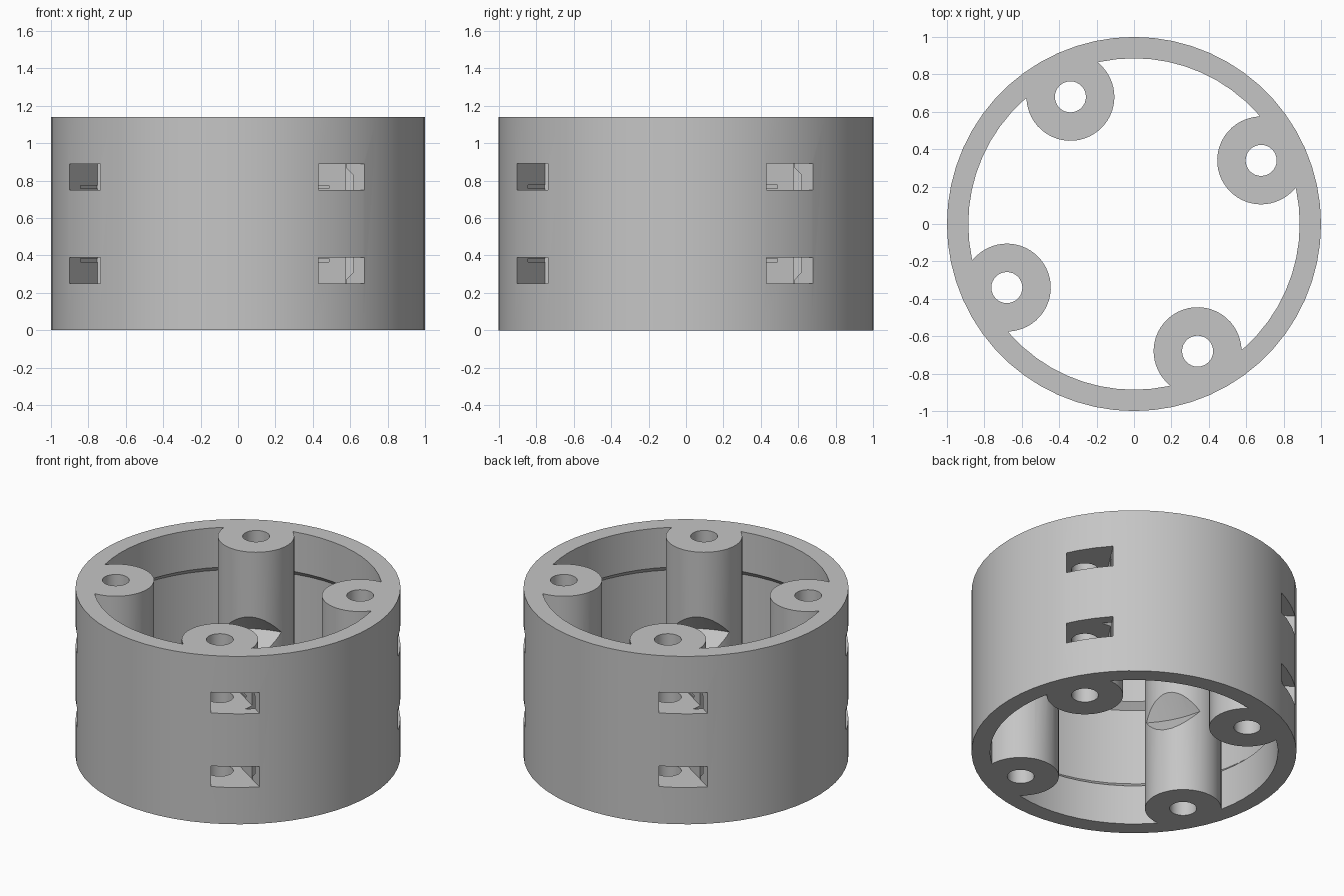
import bpy, bmesh
from math import radians, cos, sin, tau
from mathutils import Matrix, Vector

cube = bpy.data.objects.get("Cube")
if cube:
    bpy.data.objects.remove(cube)

HEIGHT = 1.14
MID = HEIGHT / 2
POST_DIST, POST_R, HOLE_R = 0.76, 0.235, 0.083
POST_ANGLES = [radians(26.57 + 90 * k) for k in range(4)]
SLOT_TURN = radians(210.4)      # slot direction relative to its post
SIDES = 60

grey = bpy.data.materials.new("light_grey")
grey.use_nodes = True
colour = (0.56, 0.56, 0.56, 1)
grey.diffuse_color = colour
grey.node_tree.nodes["Principled BSDF"].inputs["Base Color"].default_value = colour


def make_object(name, bm):
    bmesh.ops.recalc_face_normals(bm, faces=bm.faces)
    mesh = bpy.data.meshes.new(name)
    bm.to_mesh(mesh)
    bm.free()
    mesh.materials.append(grey)
    obj = bpy.data.objects.new(name, mesh)
    bpy.context.collection.objects.link(obj)
    return obj


def revolve(name, profile):
    """Ring made by turning a closed (radius, z) outline about the z axis."""
    bm = bmesh.new()
    rings = []
    for i in range(SIDES):
        a = tau * i / SIDES
        rings.append([bm.verts.new((r * cos(a), r * sin(a), z)) for r, z in profile])
    n = len(profile)
    for i in range(SIDES):
        p, q = rings[i], rings[(i + 1) % SIDES]
        for j in range(n):
            k = (j + 1) % n
            bm.faces.new((p[j], q[j], q[k], p[k]))
    return make_object(name, bm)


def prisms_at_posts(name, outline, spans):
    """Upright prisms of one outline, repeated at each post and z span."""
    bm = bmesh.new()
    for a in POST_ANGLES:
        centre = Vector((POST_DIST * cos(a), POST_DIST * sin(a), 0))
        turn = Matrix.Translation(centre) @ Matrix.Rotation(a + SLOT_TURN, 4, "Z")
        for z0, z1 in spans:
            low = [bm.verts.new(turn @ Vector((u, v, z0))) for u, v in outline]
            high = [bm.verts.new(turn @ Vector((u, v, z1))) for u, v in outline]
            bm.faces.new(low[::-1])
            bm.faces.new(high)
            n = len(outline)
            for j in range(n):
                k = (j + 1) % n
                bm.faces.new((low[j], low[k], high[k], high[j]))
    return make_object(name, bm)


def circle(radius, sides):
    return [(radius * cos(tau * i / sides), radius * sin(tau * i / sides))
            for i in range(sides)]


def combine(target, tool, operation):
    mod = target.modifiers.new(tool.name, "BOOLEAN")
    mod.operation = operation
    mod.solver = "EXACT"
    mod.object = tool
    bpy.context.view_layer.objects.active = target
    bpy.ops.object.modifier_apply(modifier=mod.name)
    bpy.data.objects.remove(tool)


def mirrored(z0, z1):
    return [(z0, z1), (HEIGHT - z1, HEIGHT - z0)]


# Round wall with a shallow chamfered recess inside
half = [(0.886, HEIGHT), (0.886, 0.87), (0.93, 0.83)]
inner = half + [(r, HEIGHT - z) for r, z in reversed(half)]
housing = revolve("ring_housing", [(1, 0), (1, HEIGHT)] + inner)

# Screw posts, notched around the middle on their inner side
posts = prisms_at_posts("posts", circle(POST_R, 48), [(0, HEIGHT)])
notch = revolve("notch_cutter", [(0.635, MID), (0.45, MID + 0.219), (0.45, MID - 0.219)])
combine(posts, notch, "DIFFERENCE")
combine(housing, posts, "UNION")

# Screw holes
holes = prisms_at_posts("hole_cutter", circle(HOLE_R, 32), [(-0.1, HEIGHT + 0.1)])
combine(housing, holes, "DIFFERENCE")

# Nut slots entering through the wall, with a six-sided end
w, tip = 0.137, 0.158
slot = [(-0.6, -w), (tip / 2, -w), (tip, 0), (tip / 2, w), (-0.6, w)]
slots = prisms_at_posts("slot_cutter", slot, mirrored(0.75, 0.89))
combine(housing, slots, "DIFFERENCE")

# Narrow nut-locking groove in each slot
groove = prisms_at_posts("groove_cutter", circle(0.166, 6), mirrored(0.757, 0.775))
combine(housing, groove, "DIFFERENCE")

# Crisp corners, smooth round walls
bpy.ops.object.select_all(action="DESELECT")
housing.select_set(True)
bpy.context.view_layer.objects.active = housing
bpy.ops.object.shade_smooth_by_angle(angle=radians(20))
